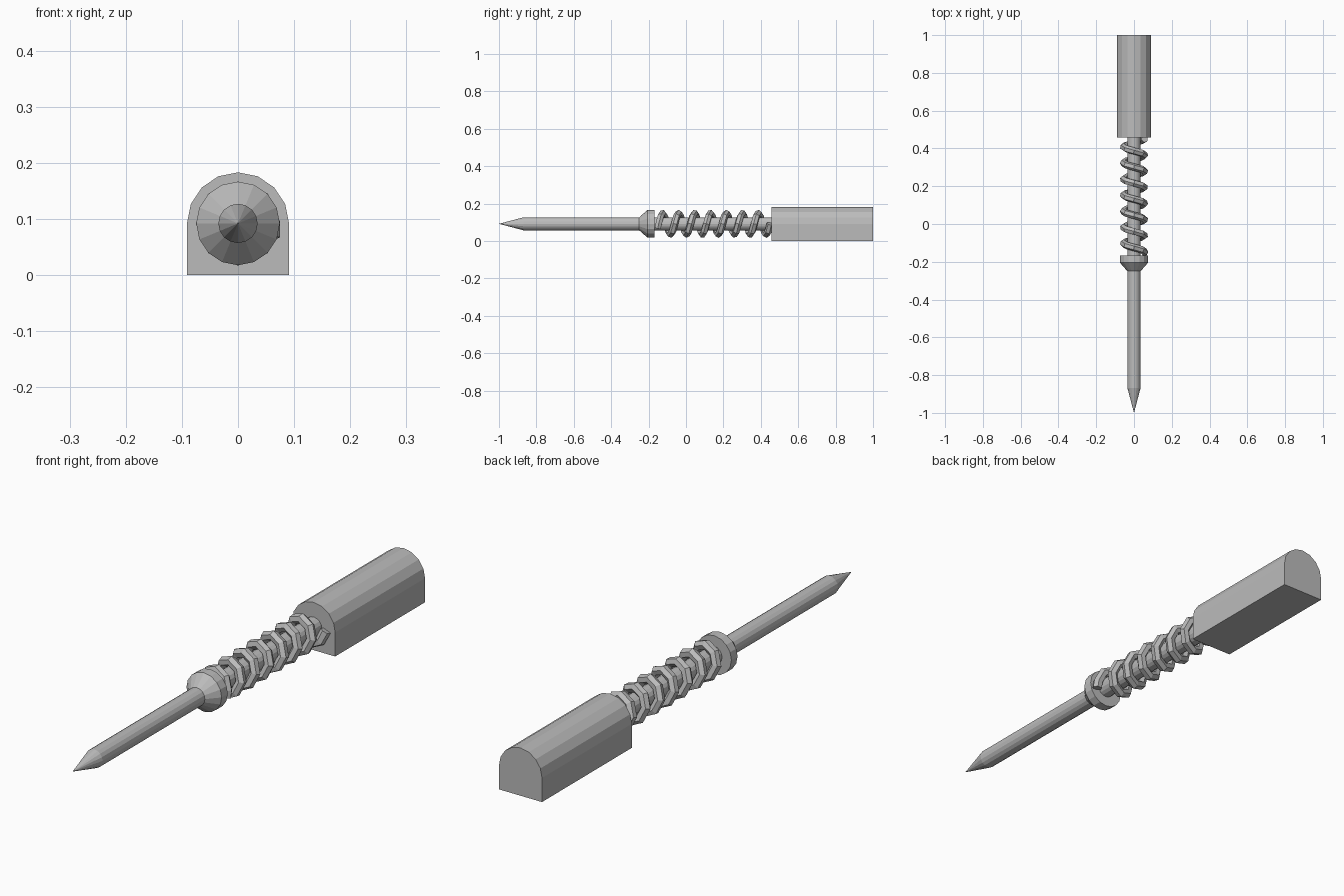
import bpy, bmesh, math

cube = bpy.data.objects.get("Cube")
if cube:
    bpy.data.objects.remove(cube, do_unlink=True)

AXIS_Z = 0.092   # height of the long axis
SIDES = 16

# One plain grey for everything
grey = bpy.data.materials.new("plain grey")
grey.use_nodes = True
colour = (0.5, 0.5, 0.5, 1)
grey.diffuse_color = colour
grey.node_tree.nodes["Principled BSDF"].inputs["Base Color"].default_value = colour


def add_mesh(name, bm):
    bmesh.ops.recalc_face_normals(bm, faces=bm.faces)
    mesh = bpy.data.meshes.new(name)
    bm.to_mesh(mesh)
    bm.free()
    mesh.materials.append(grey)
    obj = bpy.data.objects.new(name, mesh)
    bpy.context.collection.objects.link(obj)
    return obj


def turned(name, profile):
    """Turn (y, radius) points around the long axis, with closed ends."""
    bm = bmesh.new()
    rings = []
    for y, r in profile:
        count = SIDES if r > 0 else 1
        rings.append([bm.verts.new((r * math.cos(2 * math.pi * i / SIDES), y,
                                    AXIS_Z + r * math.sin(2 * math.pi * i / SIDES)))
                      for i in range(count)])
    for a, b in zip(rings, rings[1:]):
        for i in range(SIDES):
            j = (i + 1) % SIDES
            if len(a) == 1:
                bm.faces.new((a[0], b[j], b[i]))
            else:
                bm.faces.new((a[i], a[j], b[j], b[i]))
    for ring in (rings[0], rings[-1]):
        if len(ring) > 1:
            bm.faces.new(ring)
    return add_mesh(name, bm)


# Pointed rod and flared collar
turned("pointed_rod", [(-1.0, 0), (-0.868, 0.035), (0.47, 0.035)])
turned("collar", [(-0.25, 0.035), (-0.205, 0.0745), (-0.168, 0.0745)])

# Arched handle block: half circle on a square base
bm = bmesh.new()
R = 0.091
outline = [(R * math.cos(math.pi * i / 8), AXIS_Z + R * math.sin(math.pi * i / 8))
           for i in range(9)] + [(-R, 0), (R, 0)]
face = bm.faces.new([bm.verts.new((x, 0.457, z)) for x, z in outline])
extruded = bmesh.ops.extrude_face_region(bm, geom=[face], use_keep_orig=True)
bmesh.ops.translate(bm, vec=(0, 1.0 - 0.457, 0),
                    verts=[v for v in extruded["geom"] if isinstance(v, bmesh.types.BMVert)])
add_mesh("handle_block", bm)

# Left-handed coil spring with eight segments per turn
COIL_R, PITCH, START, STEPS = 0.056, 0.0852, -0.146, 56
points = [(COIL_R, START - 0.005, AXIS_Z - 0.025)]
for i in range(STEPS + 1):
    a = 2 * math.pi * i / 8
    points.append((COIL_R * math.cos(a), START + PITCH * i / 8,
                   AXIS_Z + COIL_R * math.sin(a)))
curve = bpy.data.curves.new("spring", 'CURVE')
curve.dimensions = '3D'
curve.bevel_depth = 0.019
curve.bevel_resolution = 1
curve.use_fill_caps = True
spline = curve.splines.new('POLY')
spline.points.add(len(points) - 1)
for p, co in zip(spline.points, points):
    p.co = (*co, 1)
spline.use_smooth = False
curve.materials.append(grey)
spring = bpy.data.objects.new("spring", curve)
bpy.context.collection.objects.link(spring)
bpy.ops.object.select_all(action='DESELECT')
spring.select_set(True)
bpy.context.view_layer.objects.active = spring
bpy.ops.object.convert(target='MESH')
